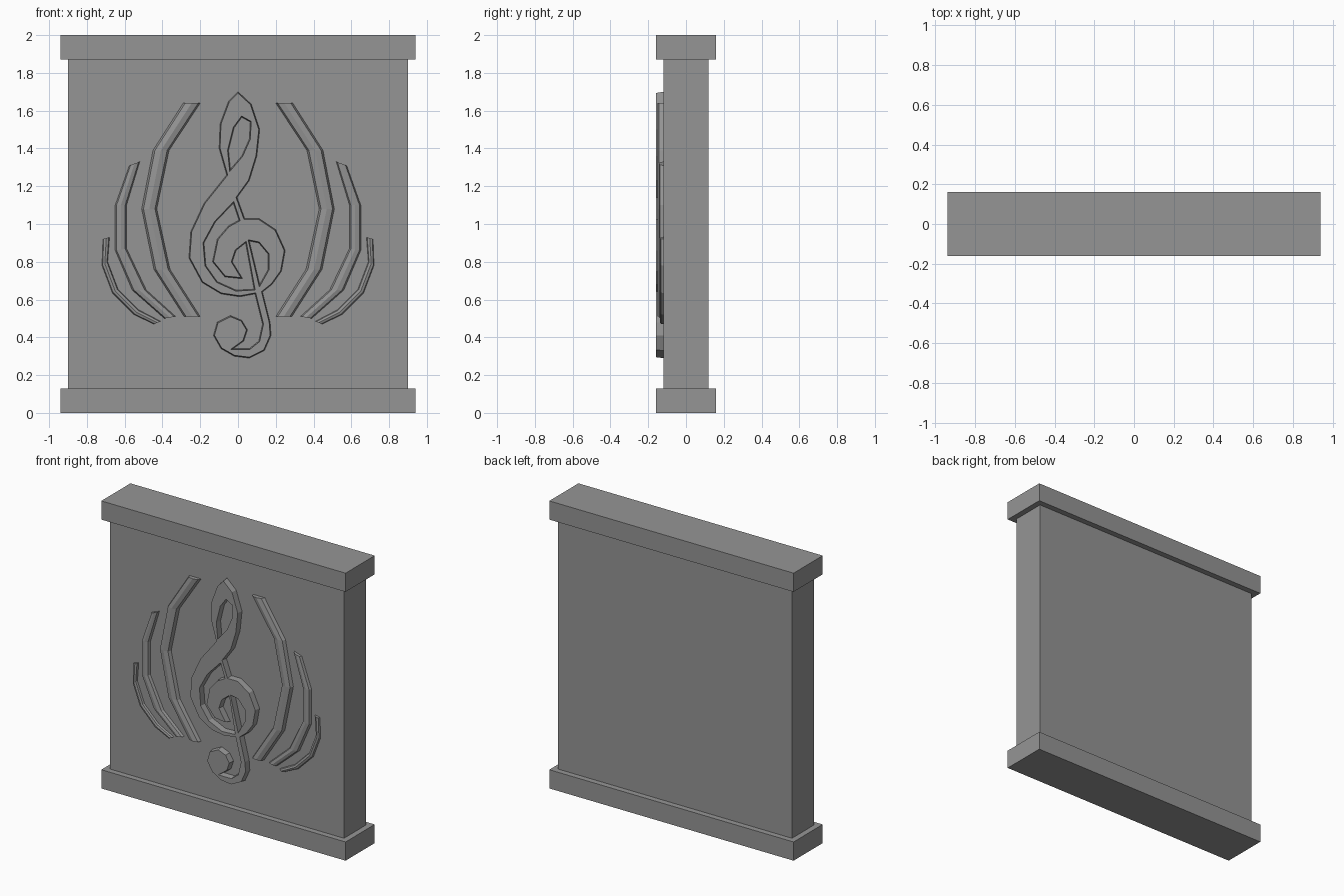
import bpy
import bmesh
from mathutils import Vector

default_cube = bpy.data.objects.get("Cube")
if default_cube:
    bpy.data.objects.remove(default_cube, do_unlink=True)

PANEL_FRONT = -0.12

# Single stone colour
stone = bpy.data.materials.new("grey_stone")
stone.use_nodes = True
stone_colour = (0.3, 0.3, 0.3, 1)
stone.diffuse_color = stone_colour
stone.node_tree.nodes["Principled BSDF"].inputs["Base Color"].default_value = stone_colour


def make_object(name, bm):
    """Turn a bmesh into a linked, stone-coloured object."""
    mesh = bpy.data.meshes.new(name)
    bm.to_mesh(mesh)
    bm.free()
    mesh.materials.append(stone)
    obj = bpy.data.objects.new(name, mesh)
    bpy.context.collection.objects.link(obj)
    return obj


def block(name, half_width, half_depth, bottom, top):
    """Axis-aligned box centred on x and y."""
    bm = bmesh.new()
    bmesh.ops.create_cube(bm, size=2)
    for v in bm.verts:
        v.co.x *= half_width
        v.co.y *= half_depth
        v.co.z = top if v.co.z > 0 else bottom
    return make_object(name, bm)


def on_panel(point, height=0):
    """Place a drawing point, in hundredths, on the front of the panel."""
    x, z = point
    return Vector((x / 100, PANEL_FRONT - height, z / 100))


def relief(name, contours, height, slope):
    """Raised plate with holes and slightly sloping walls."""
    bm = bmesh.new()
    edges = []
    for contour in contours:
        verts = [bm.verts.new(on_panel(p)) for p in contour]
        edges += [bm.edges.new(pair) for pair in zip(verts, verts[1:] + verts[:1])]
    bmesh.ops.triangle_fill(bm, use_beauty=True, use_dissolve=False,
                            edges=edges, normal=(0, -1, 0))
    for face in bm.faces:
        face.normal_update()
        if face.normal.y > 0:
            face.normal_flip()
    bm.normal_update()
    bmesh.ops.inset_region(bm, faces=bm.faces[:], thickness=slope, depth=0,
                           use_boundary=True, use_even_offset=True)
    # Raise everything except the outline resting on the panel
    outline = {v for e in bm.edges if e.is_boundary for v in e.verts}
    for v in bm.verts:
        if v not in outline:
            v.co.y -= height
    bm.normal_update()
    return make_object(name, bm)


def frond(name, outer, inner, height):
    """Rounded blade lofted between two edges, mirrored to the other side."""
    section = [(0, 0), (0.12, 0.75), (0.5, 1), (0.88, 0.75), (1, 0)]
    bm = bmesh.new()
    rows = []
    for a, b in zip(outer, inner):
        start, end = on_panel(a), on_panel(b)
        rows.append([bm.verts.new(start.lerp(end, t) - Vector((0, h * height, 0)))
                     for t, h in section])
    for r, s in zip(rows, rows[1:]):
        for i in range(len(section) - 1):
            bm.faces.new((r[i], r[i + 1], s[i + 1], s[i]))
    bm.faces.new(rows[0])
    bm.faces.new(rows[-1])
    bmesh.ops.recalc_face_normals(bm, faces=bm.faces[:])
    obj = make_object(name, bm)
    obj.modifiers.new("mirror", "MIRROR").use_clip = False
    return obj


# Slab with a plinth and a cap
block("panel", 0.9, -PANEL_FRONT, 0.13, 1.87)
block("plinth", 0.94, 0.16, 0, 0.13)
block("cap", 0.94, 0.16, 1.87, 2)

# Treble clef: outline, then its three openings
clef_outline = [
    (-0.5, 114), (6, 123), (10, 136), (11.5, 150), (7, 163.5), (0, 170),
    (-5, 165), (-9.5, 153), (-10, 140), (-6, 126), (-18, 111), (-25, 96),
    (-26, 82), (-19, 69), (-9, 63), (1, 61.5), (9, 63), (13, 47), (11, 38),
    (6, 34), (-2.5, 34), (3, 38), (5, 44), (2, 49), (-4, 51.5), (-11, 48),
    (-13, 41), (-9, 34), (-2, 30), (6, 29), (14, 33), (17.5, 41), (17, 48),
    (13, 64), (18, 68), (23, 75), (25, 86), (20, 97), (11, 103), (3.5, 103),
]
loop_opening = [(-4, 129), (-5, 139), (-2, 151), (2, 156.5), (6.5, 154), (6, 145), (2, 136)]
body_opening = [
    (-2.5, 111), (-12, 101), (-18, 90), (-17, 78), (-11, 69.5), (-1, 65),
    (8.5, 65.5), (4, 90), (-1, 86), (-3, 80), (2.5, 71), (-7, 72),
    (-13.5, 80), (-11, 92), (-5, 99), (0.5, 102),
]
ring_opening = [(6, 91), (11, 90), (16, 84), (16, 76), (11.5, 68)]
relief("treble_clef", [clef_outline, loop_opening, body_opening, ring_opening], 0.04, 0.005)

# Three curved fronds on each side, from inner to outer
frond("large_fronds",
      [(29, 164), (45, 139), (51, 108), (44.5, 76), (28.5, 51)],
      [(20, 164), (36.5, 139), (43, 108), (36, 76), (20, 51)], 0.03)
frond("middle_fronds",
      [(57.5, 131), (65, 110), (65, 86), (56, 65), (39, 50)],
      [(52, 133), (59, 110), (59, 87), (48.5, 65), (33, 51)], 0.023)
frond("small_fronds",
      [(71.5, 92), (72, 78), (66.5, 63.5), (55, 52), (44.5, 47)],
      [(68, 93), (69, 80), (63.5, 65.5), (52.5, 54.5), (41, 48.5)], 0.018)
